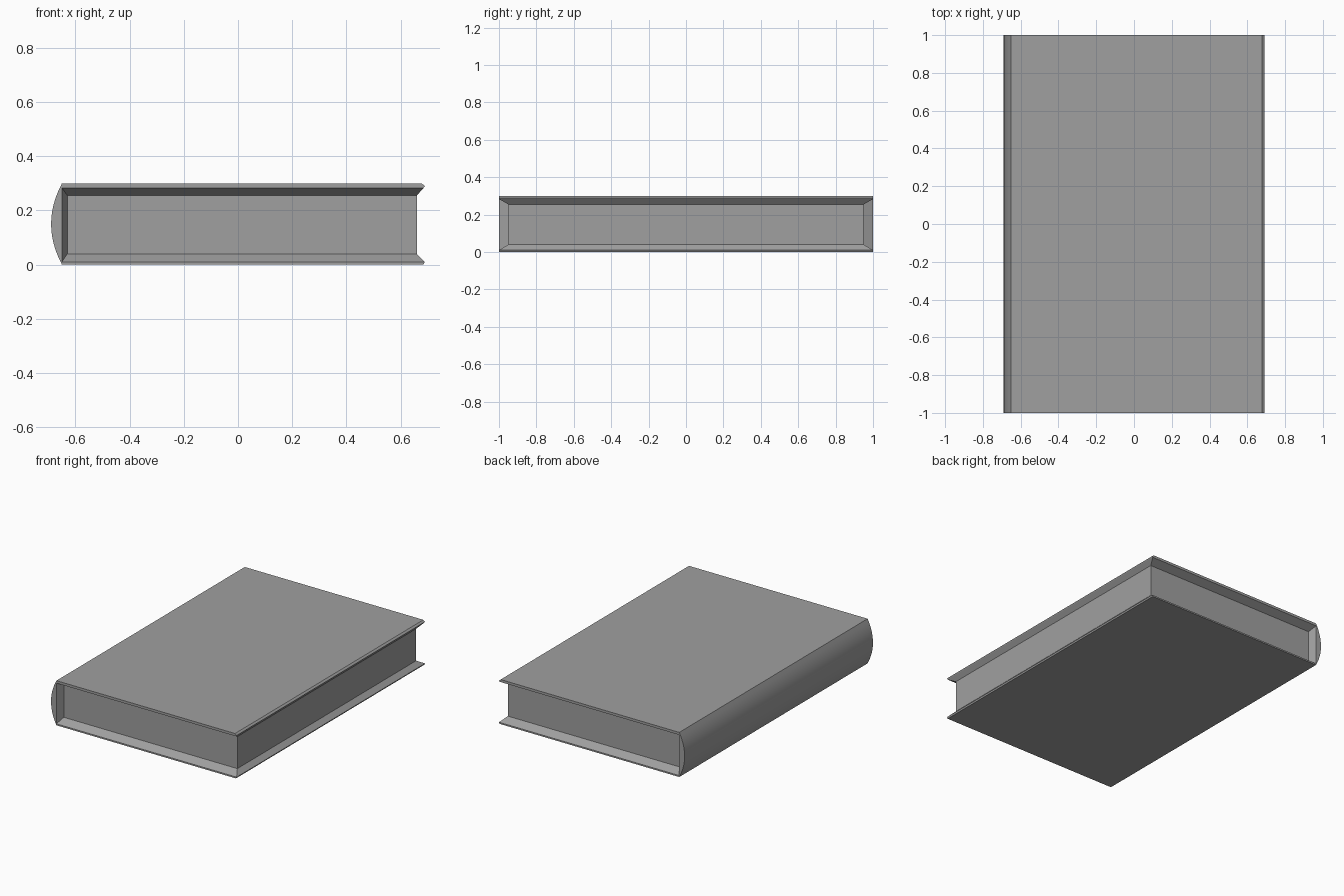
import bpy, bmesh
from math import radians

cube = bpy.data.objects.get("Cube")
if cube:
    bpy.data.objects.remove(cube)

COVER = (0.35, 0.35, 0.35, 1)
mat = bpy.data.materials.new("book grey")
mat.use_nodes = True
mat.diffuse_color = COVER
mat.node_tree.nodes["Principled BSDF"].inputs["Base Color"].default_value = COVER

# Shared dimensions
HALF_LENGTH, HEIGHT = 1.0, 0.30
SPINE_X, FORE_X = -0.65, 0.69
PAGE_X0, PAGE_X1, PAGE_Y = -0.63, 0.66, 0.95
PAGE_Z0, PAGE_Z1 = 0.04, 0.255


def loft(name, rings, smooth=0):
    """Skin matching closed rings and cap both ends."""
    bm = bmesh.new()
    loops = [[bm.verts.new(p) for p in ring] for ring in rings]
    for a, b in zip(loops, loops[1:]):
        for i in range(len(a)):
            j = (i + 1) % len(a)
            bm.faces.new((a[i], a[j], b[j], b[i]))
    bm.faces.new(loops[0])
    bm.faces.new(loops[-1])
    bmesh.ops.recalc_face_normals(bm, faces=bm.faces)
    mesh = bpy.data.meshes.new(name)
    bm.to_mesh(mesh)
    bm.free()
    mesh.materials.append(mat)
    obj = bpy.data.objects.new(name, mesh)
    bpy.context.collection.objects.link(obj)
    if smooth:
        bpy.ops.object.select_all(action='DESELECT')
        bpy.context.view_layer.objects.active = obj
        obj.select_set(True)
        bpy.ops.object.shade_smooth_by_angle(angle=radians(smooth))
    return obj


def level(z, x0, x1, y):
    return [(x0, -y, z), (x1, -y, z), (x1, y, z), (x0, y, z)]


def upright(x, y, z0, z1):
    return [(x, -y, z0), (x, y, z0), (x, y, z1), (x, -y, z1)]


# Page block
loft("page_block", [level(PAGE_Z0, PAGE_X0, PAGE_X1, PAGE_Y),
                    level(PAGE_Z1, PAGE_X0, PAGE_X1, PAGE_Y)])

# Cover boards, each sloping inward to the pages
loft("bottom_cover", [level(0, SPINE_X, FORE_X - 0.005, HALF_LENGTH),
                      level(0.01, SPINE_X, FORE_X, HALF_LENGTH),
                      level(PAGE_Z0, PAGE_X0, PAGE_X1, PAGE_Y)])
loft("top_cover", [level(PAGE_Z1, PAGE_X0, PAGE_X1, PAGE_Y),
                   level(0.283, SPINE_X, FORE_X - 0.005, HALF_LENGTH),
                   level(0.29, SPINE_X, FORE_X, HALF_LENGTH),
                   level(HEIGHT, SPINE_X, FORE_X - 0.012, HALF_LENGTH)])

# Inner side of the spine, sloping inward to the pages
loft("spine_lining", [upright(SPINE_X, HALF_LENGTH, 0.01, 0.285),
                      upright(PAGE_X0, PAGE_Y, PAGE_Z0, PAGE_Z1)])

# Rounded spine
STEPS = 12
arc = []
for i in range(STEPS + 1):
    t = 2 * i / STEPS - 1
    arc.append((SPINE_X - 0.04 * (1 - t * t), HEIGHT * (1 + t) / 2))
loft("spine", [[(x, y, z) for x, z in arc] for y in (-HALF_LENGTH, HALF_LENGTH)], 40)
